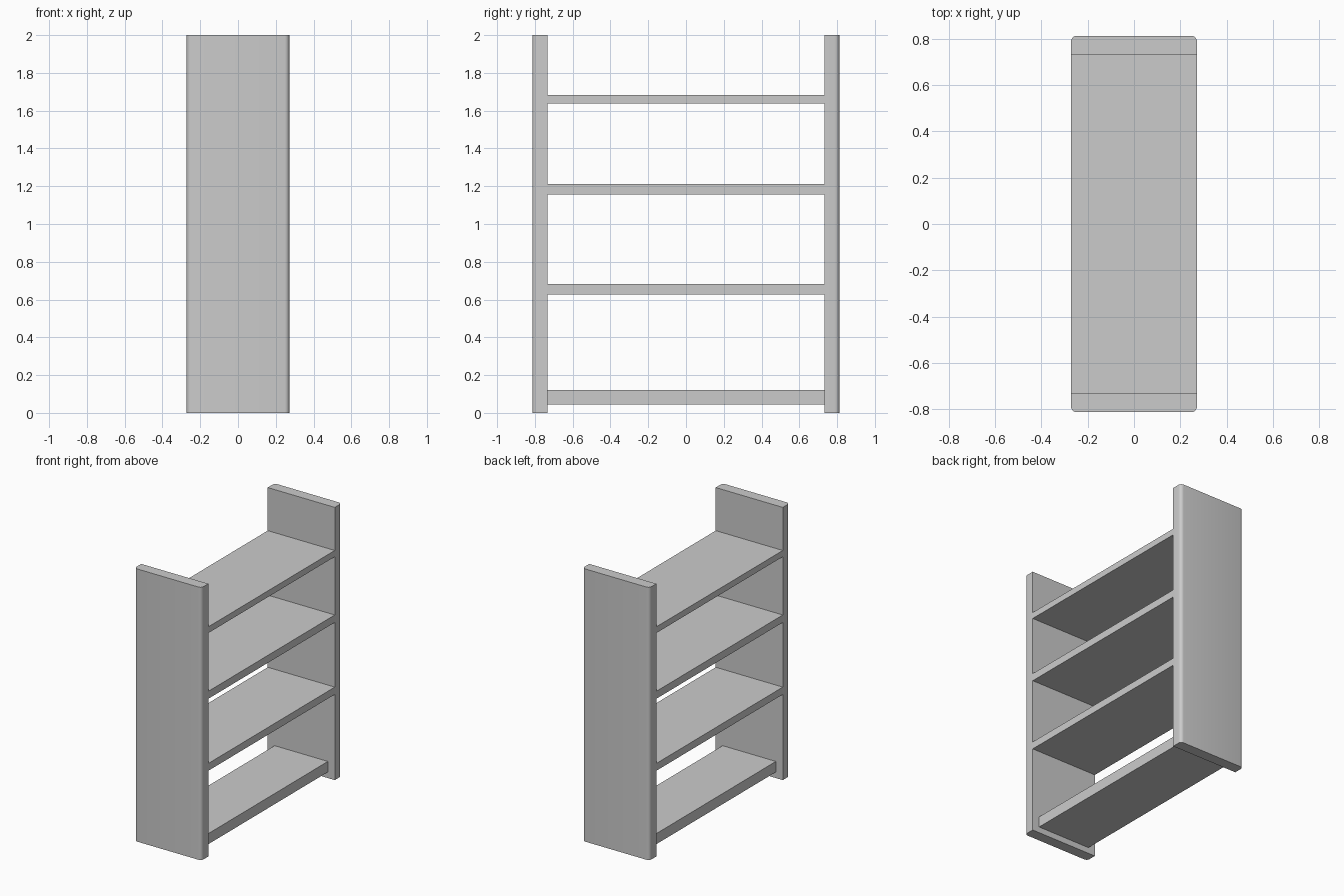
import bpy
import bmesh

if "Cube" in bpy.data.objects:
    bpy.data.objects.remove(bpy.data.objects["Cube"])

HALF_X = 0.272          # half depth of the rack
INNER_Y, OUTER_Y = 0.733, 0.813


def box(name, lo, hi):
    """Axis-aligned box between two corners."""
    bm = bmesh.new()
    bmesh.ops.create_cube(bm, size=1)
    for v in bm.verts:
        v.co = [a + (c + 0.5) * (b - a) for a, b, c in zip(lo, hi, v.co)]
    me = bpy.data.meshes.new(name)
    bm.to_mesh(me)
    bm.free()
    ob = bpy.data.objects.new(name, me)
    bpy.context.collection.objects.link(ob)
    return ob


def side_panel(name, side):
    """Upright end panel with its two outer vertical edges rounded."""
    y = sorted((side * INNER_Y, side * OUTER_Y))
    ob = box(name, (-HALF_X, y[0], 0), (HALF_X, y[1], 2))
    bm = bmesh.new()
    bm.from_mesh(ob.data)
    outer = [e for e in bm.edges
             if all(v.co.y * side > OUTER_Y - 0.01 for v in e.verts)
             and abs(e.verts[0].co.z - e.verts[1].co.z) > 1]
    bmesh.ops.bevel(bm, geom=outer, offset=0.025, segments=5,
                    profile=0.5, affect='EDGES')
    bm.to_mesh(ob.data)
    bm.free()
    bpy.ops.object.select_all(action='DESELECT')
    ob.select_set(True)
    bpy.context.view_layer.objects.active = ob
    bpy.ops.object.shade_smooth_by_angle()


# End panels
side_panel("front_side_panel", -1)
side_panel("back_side_panel", 1)

# Shelves: name, half depth, bottom z, top z (the base board is set back)
for name, hx, z0, z1 in (
    ("base_board", 0.216, 0.044, 0.122),
    ("lower_shelf", HALF_X, 0.628, 0.682),
    ("middle_shelf", HALF_X, 1.156, 1.211),
    ("upper_shelf", HALF_X, 1.638, 1.684),
):
    box(name, (-hx, -INNER_Y, z0), (hx, INNER_Y, z1))
